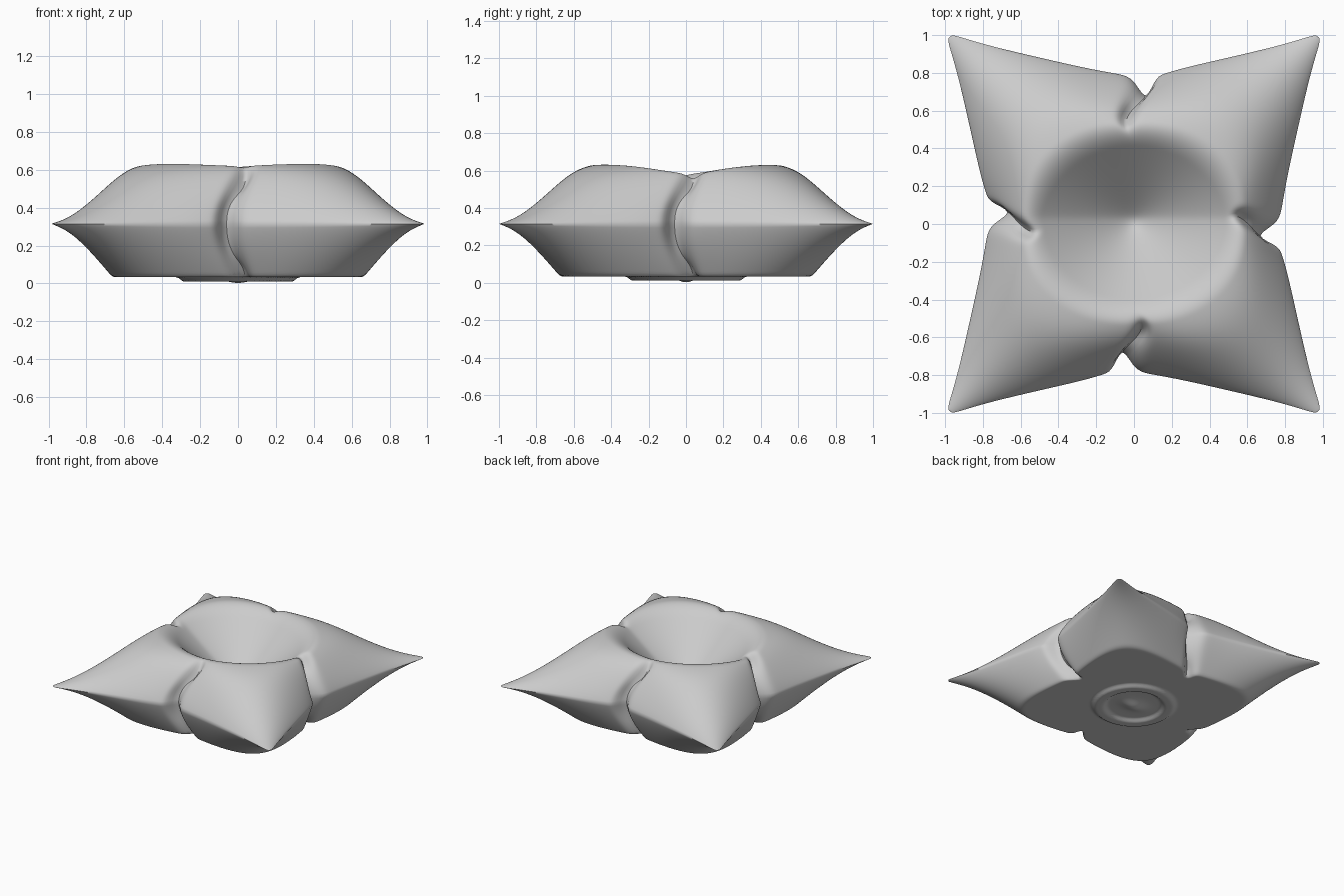
import bpy
import bmesh
from math import sin, pi, exp, hypot, copysign

STEPS = 150          # grid cells along each side of the cushion
SEAM = 0.315         # height of the seam
FLOOR = 0.033        # height of the flat underside

if "Cube" in bpy.data.objects:
    bpy.data.objects.remove(bpy.data.objects["Cube"], do_unlink=True)


def bell(value, centre, width):
    return exp(-((value - centre) / width) ** 2)


def smooth_min(a, b, k):
    h = max(k - abs(a - b), 0) / k
    return min(a, b) - h * h * k / 4


def swirl(along, across):
    """Sideways wander of the fold running in from the middle of a side."""
    r = abs(along)
    wander = bell(r, 1, 0.12) - 0.7 * bell(r, 0.72, 0.12)
    return copysign(0.06, along) * wander * bell(across, 0, 0.17)


def reach(along, across):
    """Outline: straight waisted sides, blunt flared corners, a tight pinch."""
    waist = 0.755 + 0.23 * abs(across) + 0.035 * abs(across) ** 8
    pinch = 0.085 * abs(along) ** 4 * bell(across, 0, 0.05)
    corner = 0.05 * abs(along * across) ** 25
    return along * (waist - pinch - corner)


def plan(u, v):
    x = reach(u, v) + swirl(v, u)
    y = reach(v, u) - swirl(u, v)
    return x, y * 1.015


def fullness(u, v):
    """Stuffing thickness, thinned along the four folds."""
    fold = (bell(v, 0, 0.04) * bell(abs(u), 0.8, 0.12)
            + bell(u, 0, 0.04) * bell(abs(v), 0.8, 0.12))
    return max((1 - u * u) * (1 - v * v), 0) ** 0.85 * (1 - 0.25 * fold)


def top_height(u, v, x, y):
    g = 1.75 * fullness(u, v)
    puff = SEAM + 0.335 * g / (1 + g ** 6) ** (1 / 6)
    # creased hollow pressed into the middle
    hollow = 0.15 + 0.8 * hypot(x, y, 0.06) + 0.2 * hypot(y - 0.03, 0.02)
    return smooth_min(puff, hollow, 0.08)


def bottom_height(u, v, x, y):
    z = -smooth_min(0.73 * fullness(u, v) - SEAM, -FLOOR, 0.02)
    r = hypot(x, y)
    # raised ring and button under the middle
    ring = min(1, max(0, (0.06 - abs(r - 0.26)) / 0.03))
    return z - 0.022 * ring - 0.03 * bell(hypot(x, 1.5 * y), 0, 0.1)


# Cushion: two sheets sharing the seam
bm = bmesh.new()
ticks = [2 * i / STEPS - 1 for i in range(STEPS + 1)]
ticks = [0.6 * t + 0.4 * sin(pi * t / 2) for t in ticks]
seam_verts = {}


def add_sheet(height, flip):
    grid = {}
    for i, u in enumerate(ticks):
        for j, v in enumerate(ticks):
            x, y = plan(u, v)
            if i in (0, STEPS) or j in (0, STEPS):
                if (i, j) not in seam_verts:
                    seam_verts[i, j] = bm.verts.new((x, y, SEAM))
                grid[i, j] = seam_verts[i, j]
            else:
                grid[i, j] = bm.verts.new((x, y, height(u, v, x, y)))
    for i in range(STEPS):
        for j in range(STEPS):
            loop = [grid[i, j], grid[i + 1, j], grid[i + 1, j + 1], grid[i, j + 1]]
            bm.faces.new(loop[::-1] if flip else loop)


add_sheet(top_height, False)
add_sheet(bottom_height, True)

mesh = bpy.data.meshes.new("cushion")
bm.to_mesh(mesh)
bm.free()
cushion = bpy.data.objects.new("cushion", mesh)
bpy.context.collection.objects.link(cushion)

# Fabric colour
fabric = bpy.data.materials.new("light grey fabric")
fabric.use_nodes = True
colour = (0.6, 0.6, 0.6, 1)
fabric.diffuse_color = colour
fabric.node_tree.nodes["Principled BSDF"].inputs["Base Color"].default_value = colour
mesh.materials.append(fabric)

# Soft shading with a crisp seam
bpy.ops.object.select_all(action="DESELECT")
cushion.select_set(True)
bpy.context.view_layer.objects.active = cushion
bpy.ops.object.shade_smooth_by_angle(angle=pi / 3)
